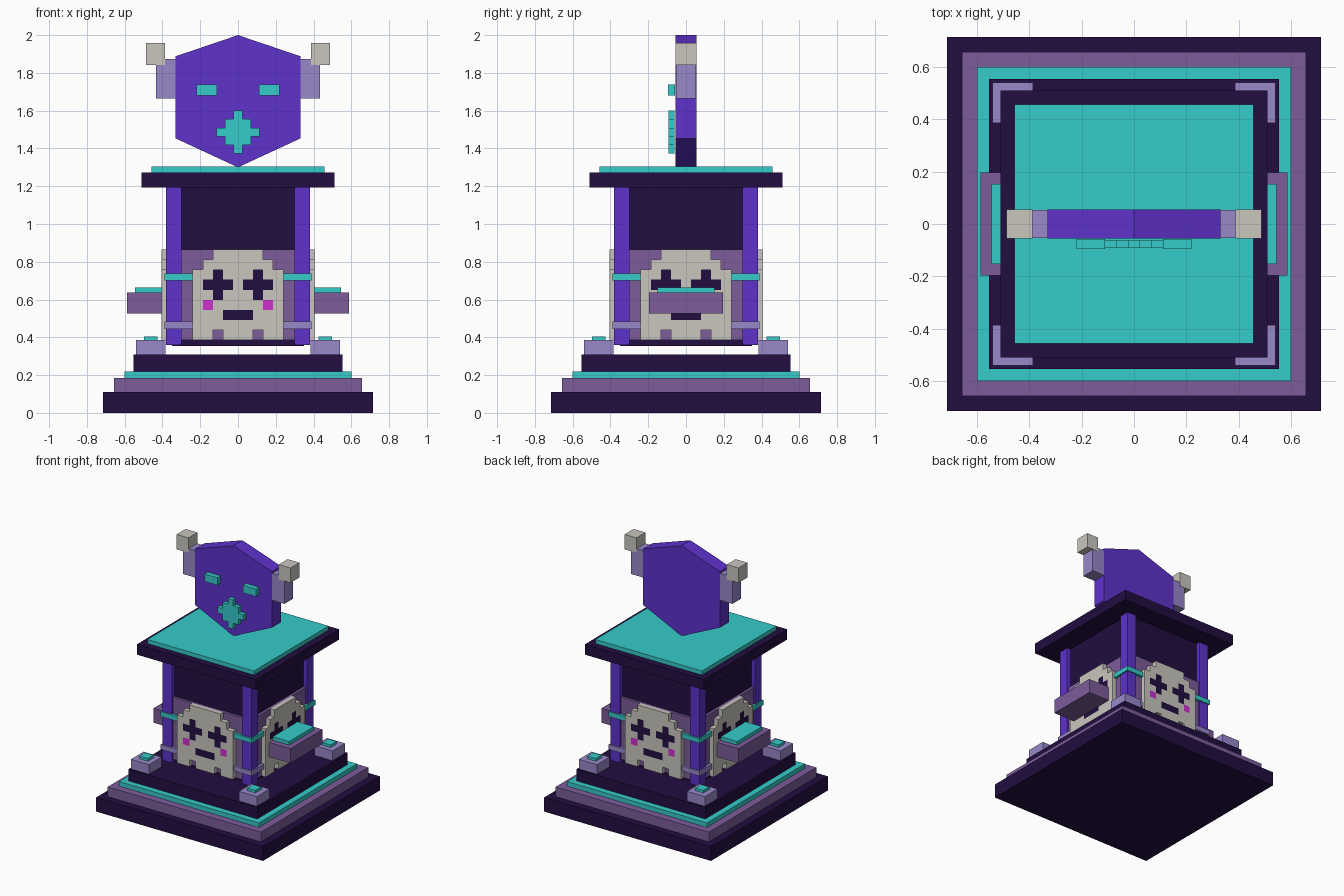
import bpy, bmesh, math
from mathutils import Vector

if "Cube" in bpy.data.objects:
    bpy.data.objects.remove(bpy.data.objects["Cube"])


def material(name, rgb):
    lin = [((c / 255 + 0.055) / 1.055) ** 2.4 if c > 10 else c / 255 / 12.92 for c in rgb]
    m = bpy.data.materials.new(name)
    m.diffuse_color = (*lin, 1)
    m.use_nodes = True
    m.node_tree.nodes["Principled BSDF"].inputs["Base Color"].default_value = m.diffuse_color
    return m


DARK = material("dark violet", (34, 13, 64))
MAUVE = material("mauve", (125, 93, 155))
TEAL = material("teal", (54, 204, 202))
LAVENDER = material("lavender", (152, 136, 201))
BONE = material("bone", (201, 198, 190))
VIOLET = material("bright violet", (95, 50, 203))
PINK = material("magenta", (206, 48, 206))


def add(name, bm, *mats):
    bmesh.ops.recalc_face_normals(bm, faces=bm.faces)
    me = bpy.data.meshes.new(name)
    bm.to_mesh(me)
    bm.free()
    for m in mats:
        me.materials.append(m)
    ob = bpy.data.objects.new(name, me)
    bpy.context.collection.objects.link(ob)
    return ob


def box(name, mat, x0, x1, y0, y1, z0, z1):
    bm = bmesh.new()
    bmesh.ops.create_cube(bm, size=1)
    for v in bm.verts:
        v.co = Vector(((x0 + x1) / 2 + v.co.x * (x1 - x0),
                       (y0 + y1) / 2 + v.co.y * (y1 - y0),
                       (z0 + z1) / 2 + v.co.z * (z1 - z0)))
    return add(name, bm, mat)


def slab(name, mat, h, z0, z1):
    return box(name, mat, -h, h, -h, h, z0, z1)


def mirror_box(name, mat, x0, x1, y0, y1, z0, z1):
    box(name + "_right", mat, x0, x1, y0, y1, z0, z1)
    box(name + "_left", mat, -x1, -x0, y0, y1, z0, z1)


def pixel_plate(name, rows, cell, top, y_back, y_front, key):
    """Extruded plate drawn from a small character map; key lists its materials."""
    bm = bmesh.new()
    for r, row in enumerate(rows):
        for c, ch in enumerate(row):
            if ch == ".":
                continue
            x, z = (c - len(row) / 2) * cell, top - r * cell
            vs = [bm.verts.new((x + i * cell, y_back, z - j * cell))
                  for i, j in ((0, 1), (1, 1), (1, 0), (0, 0))]
            bm.faces.new(vs).material_index = list(key).index(ch)
    bmesh.ops.remove_doubles(bm, verts=bm.verts, dist=1e-4)
    out = bmesh.ops.extrude_face_region(bm, geom=bm.faces[:], use_keep_orig=True)
    new = [g for g in out["geom"] if isinstance(g, bmesh.types.BMVert)]
    bmesh.ops.translate(bm, verts=new, vec=(0, y_front - y_back, 0))
    return add(name, bm, *key.values())


# stepped base
slab("base_step", DARK, 0.715, 0, 0.11)
slab("middle_step", MAUVE, 0.657, 0.11, 0.185)
slab("glow_step", TEAL, 0.6, 0.185, 0.22)
slab("top_step", DARK, 0.553, 0.22, 0.31)

# tower core, bands and roof
slab("tower_core", DARK, 0.35, 0.355, 1.193)
slab("upper_band", TEAL, 0.39, 0.70, 0.737)
slab("lower_band", LAVENDER, 0.39, 0.445, 0.483)
slab("roof", DARK, 0.51, 1.193, 1.273)
slab("roof_glow", TEAL, 0.457, 1.273, 1.305)

# corner pillars and corner lamps
for side, sy in (("front", -1), ("back", 1)):
    y = sorted((sy * 0.30, sy * 0.38))
    mirror_box(side + "_pillar", VIOLET, 0.30, 0.38, *y, 0.36, 1.193)
    y = sorted((sy * 0.385, sy * 0.54))
    mirror_box(side + "_lamp_block", LAVENDER, 0.385, 0.54, *y, 0.31, 0.385)
    y = sorted((sy * 0.425, sy * 0.497))
    mirror_box(side + "_lamp_glow", TEAL, 0.425, 0.497, *y, 0.385, 0.405)

# skull panel on each of the four sides
SKULL = ["..BBBBB..",
         ".BBBBBBB.",
         "BBDBBBDBB",
         "BDDDBDDDB",
         "BBDBBBDBB",
         "BPBBBBBPB",
         "BBBDDDBBB",
         "BBBBBBBBB",
         "BB.BBB.BB"]
panel = box("back_panel", MAUVE, -0.3, 0.3, -0.37, -0.35, 0.385, 0.865)
skull = pixel_plate("skull", SKULL, 0.0533, 0.865, -0.37, -0.405,
                    {"B": BONE, "D": DARK, "P": PINK})
for i in range(1, 4):
    for src in (panel, skull):
        ob = src.copy()
        ob.rotation_euler.z = i * math.pi / 2
        bpy.context.collection.objects.link(ob)

# side ledges
mirror_box("ledge", MAUVE, 0.395, 0.587, -0.196, 0.196, 0.525, 0.637)
mirror_box("ledge_glow", TEAL, 0.395, 0.545, -0.152, 0.152, 0.637, 0.665)

# mask: hexagonal slab
bm = bmesh.new()
outline = [(0, 1.3), (0.33, 1.453), (0.33, 1.888), (0, 2.0), (-0.33, 1.888), (-0.33, 1.453)]
face = bm.faces.new([bm.verts.new((x, -0.055, z)) for x, z in outline])
out = bmesh.ops.extrude_face_region(bm, geom=[face], use_keep_orig=True)
bmesh.ops.translate(bm, vec=(0, 0.11, 0),
                    verts=[g for g in out["geom"] if isinstance(g, bmesh.types.BMVert)])
add("mask", bm, VIOLET)

# horns, eyes and diamond mouth
mirror_box("horn", LAVENDER, 0.33, 0.435, -0.053, 0.053, 1.664, 1.873)
mirror_box("horn_tip", BONE, 0.387, 0.488, -0.055, 0.055, 1.842, 1.957)
mirror_box("eye", TEAL, 0.11, 0.22, -0.096, -0.057, 1.68, 1.738)
pixel_plate("mouth", ["..T..", ".TTT.", "TTTTT", ".TTT.", "..T.."],
            0.0453, 1.60, -0.062, -0.092, {"T": TEAL})
